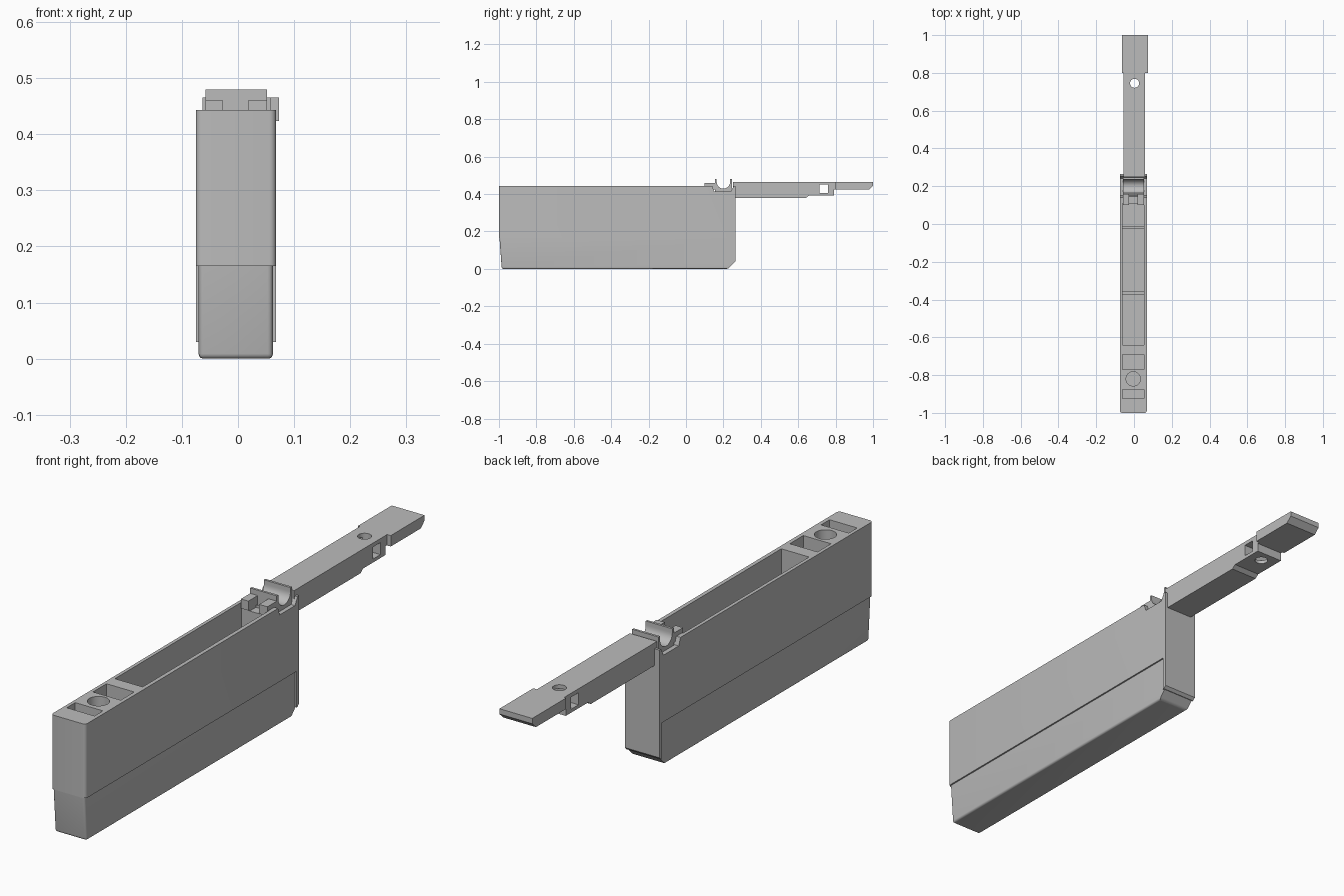
import bpy, bmesh, math
from mathutils import Matrix

cube = bpy.data.objects.get("Cube")
if cube:
    bpy.data.objects.remove(cube)

grey = bpy.data.materials.new("light grey plastic")
grey.use_nodes = True
COLOUR = (0.5, 0.5, 0.5, 1)
grey.diffuse_color = COLOUR
grey.node_tree.nodes["Principled BSDF"].inputs["Base Color"].default_value = COLOUR


def finish(name, bm):
    bmesh.ops.recalc_face_normals(bm, faces=bm.faces[:])
    mesh = bpy.data.meshes.new(name)
    bm.to_mesh(mesh)
    bm.free()
    mesh.materials.append(grey)
    ob = bpy.data.objects.new(name, mesh)
    bpy.context.collection.objects.link(ob)
    return ob


def prism(name, x0, x1, profile, round_edge=None, radius=0.012):
    """Extrude a (y, z) profile from x0 to x1, rounding the edges that match a rule."""
    bm = bmesh.new()
    face = bm.faces.new([bm.verts.new((x0, y, z)) for y, z in profile])
    ext = bmesh.ops.extrude_face_region(bm, geom=[face])
    for v in ext["geom"]:
        if isinstance(v, bmesh.types.BMVert):
            v.co.x = x1
    if round_edge:
        edges = [e for e in bm.edges if round_edge(e.verts[0].co, e.verts[1].co)]
        bmesh.ops.bevel(bm, geom=edges, offset=radius, segments=5,
                        profile=0.5, affect='EDGES')
    return finish(name, bm)


def box(name, x0, x1, y0, y1, z0, z1):
    return prism(name, x0, x1, [(y0, z0), (y0, z1), (y1, z1), (y1, z0)])


def cylinder(name, x, y, r, z0, z1):
    bm = bmesh.new()
    bmesh.ops.create_cone(bm, cap_ends=True, segments=32, radius1=r, radius2=r,
                          depth=z1 - z0,
                          matrix=Matrix.Translation((x, y, (z0 + z1) / 2)))
    return finish(name, bm)


def combine(target, other, operation):
    mod = target.modifiers.new(operation.lower(), 'BOOLEAN')
    mod.operation = operation
    mod.solver = 'EXACT'
    mod.object = other
    bpy.context.view_layer.objects.active = target
    bpy.ops.object.modifier_apply(modifier=mod.name)
    bpy.data.objects.remove(other)


def smooth(ob):
    bpy.ops.object.select_all(action='DESELECT')
    ob.select_set(True)
    bpy.context.view_layer.objects.active = ob
    bpy.ops.object.shade_smooth_by_angle(angle=math.radians(30))


IN0, IN1 = -0.062, 0.053   # inner walls
TOP = 0.443

# Case: wide upper shell with back flange and saddle notch
case = prism("case", -0.075, 0.068, [
    (-1, 0.165), (-1, TOP), (0.14, TOP), (0.15, 0.415), (0.24, 0.415),
    (0.255, TOP), (0.265, TOP), (0.265, 0.04), (0.255, 0.03), (0.25, 0.03),
    (0.25, 0.165)],
    lambda a, b: a.y < -0.99 and b.y < -0.99 and abs(a.x - b.x) < 0.01)

# Case: narrower tapered lower shell
lower = prism("lower_shell", -0.07, 0.062, [
    (-0.998, 0.175), (-0.985, 0), (0.225, 0), (0.262, 0.04), (0.262, 0.175)],
    lambda a, b: (a.y < -0.98 and b.y < -0.98 and abs(a.z - b.z) > 0.1)
    or (a.z < 0.01 and b.z < 0.01), 0.009)
combine(case, lower, 'UNION')

# Long cavity, two pockets and a round socket open at the top
for y0, y1, floor in ((-0.64, 0.108, 0.06), (-0.77, -0.69, 0.34),
                      (-0.925, -0.875, 0.34)):
    combine(case, box("pocket", IN0, IN1, y0, y1, floor, 0.6), 'DIFFERENCE')
combine(case, cylinder("socket", -0.004, -0.82, 0.038, 0.34, 0.6), 'DIFFERENCE')
# Slot between the two prongs in front of the saddle
combine(case, box("slot", -0.027, 0.018, 0.09, 0.145, 0.42, 0.6), 'DIFFERENCE')
smooth(case)

# Low dividers across the cavity floor
for name, y in (("front_divider", -0.365), ("rear_divider", -0.018)):
    box(name, IN0 - 0.002, IN1 + 0.002, y - 0.007, y + 0.007, 0.055, 0.09)

# Prongs in front of the saddle
for name, x0, x1 in (("right_prong", -0.058, -0.027), ("left_prong", 0.018, 0.052)):
    box(name, x0, x1, 0.1, 0.157, 0.425, 0.46)

# Saddle: U-shaped cradle with two thin lips
arc = [(0.2 - 0.036 * math.cos(math.pi * i / 16),
        0.465 - 0.036 * math.sin(math.pi * i / 16)) for i in range(17)]
saddle = prism("saddle", -0.058, 0.052,
               [(0.155, 0.41), (0.155, 0.48), (0.164, 0.48)] + arc +
               [(0.236, 0.48), (0.245, 0.48), (0.245, 0.41)])
smooth(saddle)

# Arm behind the case
arm = prism("arm", -0.055, 0.058, [
    (0.25, 0.38), (0.25, 0.465), (0.8, 0.465), (0.8, 0.425), (0.79, 0.425),
    (0.79, 0.392), (0.658, 0.392), (0.642, 0.38)])
combine(arm, box("side_window", -0.2, 0.2, 0.715, 0.76, 0.405, 0.45), 'DIFFERENCE')
combine(arm, cylinder("pin_hole", 0.003, 0.745, 0.024, 0.3, 0.6), 'DIFFERENCE')
smooth(arm)

# Wider end tab with a chamfered lower edge
prism("arm_tab", -0.063, 0.073, [
    (0.8, 0.424), (0.8, 0.465), (1, 0.465), (1, 0.445), (0.978, 0.424)])
